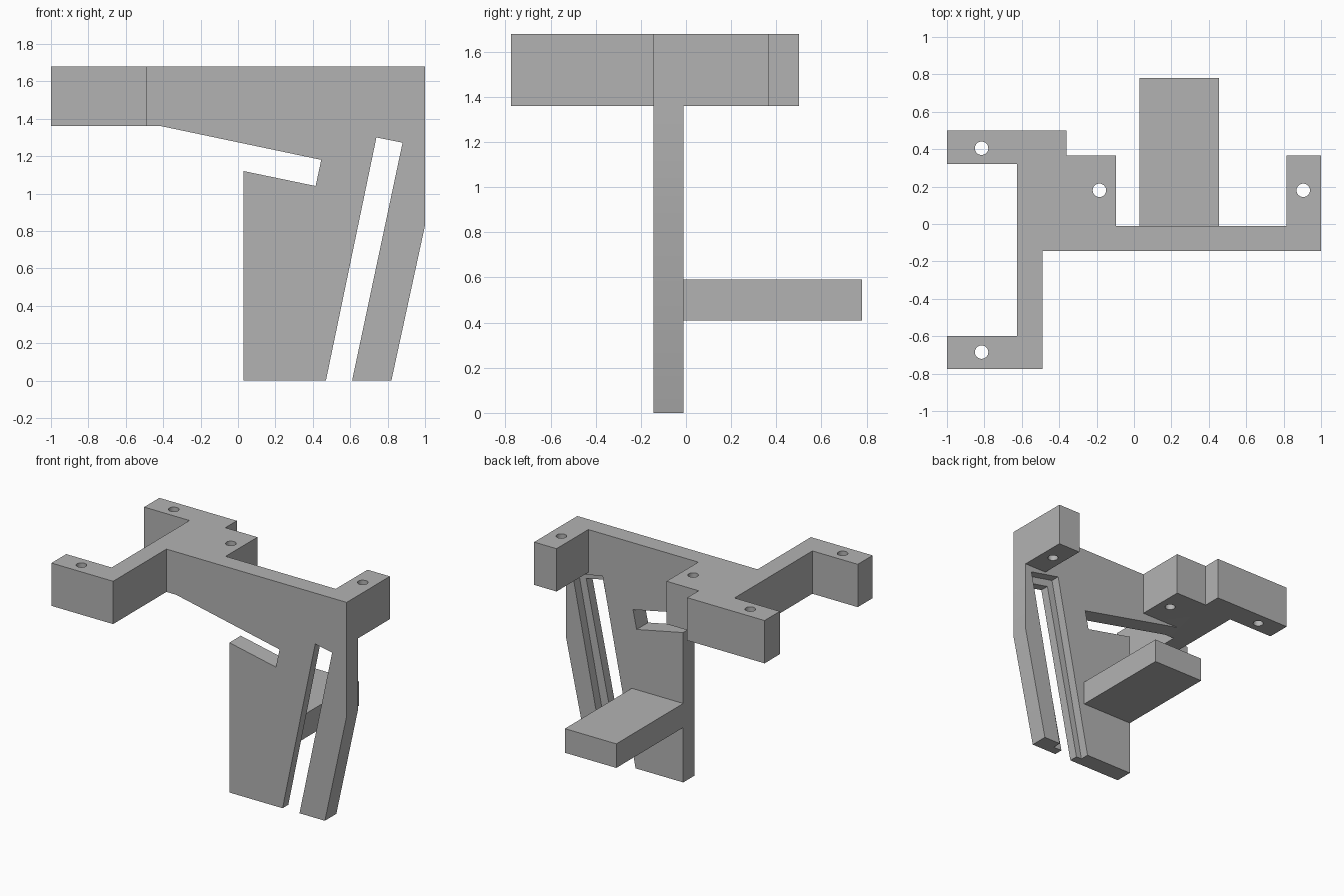
import bpy
import bmesh
from mathutils import Vector

default = bpy.data.objects.get("Cube")
if default:
    bpy.data.objects.remove(default, do_unlink=True)

# Single plain grey
grey = bpy.data.materials.new("plain grey")
grey.use_nodes = True
colour = (0.45, 0.45, 0.45, 1)
grey.diffuse_color = colour
grey.node_tree.nodes["Principled BSDF"].inputs["Base Color"].default_value = colour


def prism(name, outline, low, high, axis):
    """Extrude a 2D outline along y (outline in xz) or z (outline in xy)."""
    def place(a, b, c):
        return (a, c, b) if axis == "y" else (a, b, c)
    bm = bmesh.new()
    face = bm.faces.new([bm.verts.new(place(a, b, low)) for a, b in outline])
    grown = bmesh.ops.extrude_face_region(bm, geom=[face])
    verts = [v for v in grown["geom"] if isinstance(v, bmesh.types.BMVert)]
    bmesh.ops.translate(bm, verts=verts, vec=place(0, 0, high - low))
    bmesh.ops.recalc_face_normals(bm, faces=bm.faces)
    mesh = bpy.data.meshes.new(name)
    bm.to_mesh(mesh)
    bm.free()
    mesh.materials.append(grey)
    obj = bpy.data.objects.new(name, mesh)
    bpy.context.collection.objects.link(obj)
    return obj


def combine(target, tool, operation):
    """Apply a boolean and discard the tool object."""
    mod = target.modifiers.new(operation.lower(), "BOOLEAN")
    mod.object, mod.operation, mod.solver = tool, operation, "EXACT"
    bpy.context.view_layer.objects.active = target
    bpy.ops.object.modifier_apply(modifier=mod.name)
    bpy.data.objects.remove(tool, do_unlink=True)


FRONT, BACK = -0.145, -0.01
BOTTOM, TOP = 1.36, 1.68

# Upper mounting frame with its four lugs
bracket = prism("mounting_bracket", [
    (-1, 0.5), (-0.36, 0.5), (-0.36, 0.365), (-0.095, 0.365),
    (-0.095, BACK), (0.815, BACK), (0.815, 0.365), (1, 0.365),
    (1, FRONT), (-0.49, FRONT), (-0.49, -0.775), (-1, -0.775),
    (-1, -0.6), (-0.625, -0.6), (-0.625, 0.32), (-1, 0.32)],
    BOTTOM, TOP, "z")

# Upright plate with the angled gap and the open slanted slot
slot_left, slot_right = Vector((0.74, 1.3)), Vector((0.88, 1.272))
plate = prism("upright_plate", [
    (-0.41, BOTTOM), (0.445, 1.18), (0.415, 1.04), (0.03, 1.12),
    (0.03, 0), (0.47, 0), slot_left, slot_right,
    (0.61, 0), (0.82, 0), (1, 0.83), (1, 1.5), (-0.41, 1.5)],
    FRONT, BACK, "y")
combine(bracket, plate, "UNION")

# Shallow wider recess behind the slanted slot
across = (slot_right - slot_left).normalized()
along = Vector((-across.y, across.x))
margin = 0.055
corner_a = slot_left + (along - across) * margin
corner_b = slot_right + (along + across) * margin
recess = prism("slot_recess", [
    corner_a, corner_b, corner_b - along * 1.6, corner_a - along * 1.6],
    (FRONT + BACK) / 2, BACK + 0.05, "y")
combine(bracket, recess, "DIFFERENCE")

# Screw holes through the lugs
for x, y in [(-0.815, 0.405), (-0.185, 0.18), (0.905, 0.18), (-0.815, -0.685)]:
    bpy.ops.mesh.primitive_cylinder_add(
        vertices=32, radius=0.036, depth=1, location=(x, y, 1.5))
    drill = bpy.context.object
    drill.data.materials.append(grey)
    combine(bracket, drill, "DIFFERENCE")

# Rear shelf
shelf = prism("rear_shelf", [
    (0.03, 0.41), (0.455, 0.41), (0.455, 0.59), (0.03, 0.59)],
    BACK - 0.05, 0.78, "y")
combine(bracket, shelf, "UNION")

# Smooth hole walls, crisp edges elsewhere
bpy.ops.object.select_all(action="DESELECT")
bracket.select_set(True)
bpy.context.view_layer.objects.active = bracket
bpy.ops.object.shade_smooth_by_angle(angle=0.4)
